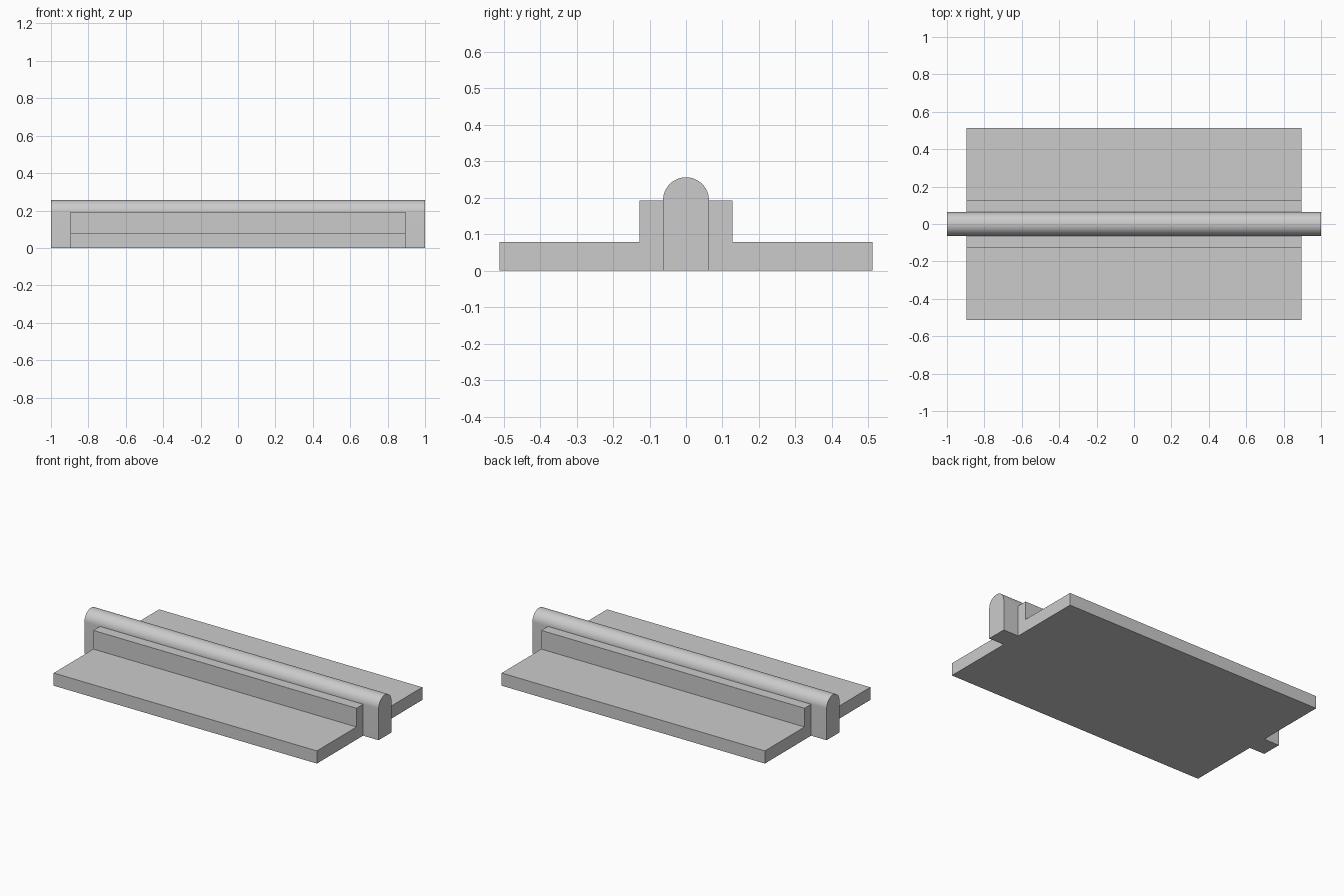
import bpy
import bmesh
from math import cos, sin, pi, radians

cube = bpy.data.objects.get("Cube")
if cube:
    bpy.data.objects.remove(cube, do_unlink=True)

# Single plain grey
grey = bpy.data.materials.new("light_grey")
grey.use_nodes = True
colour = (0.6, 0.6, 0.6, 1)
grey.diffuse_color = colour
grey.node_tree.nodes["Principled BSDF"].inputs["Base Color"].default_value = colour


def extrude_profile(name, profile, half_length):
    """Sweep a closed (y, z) outline along x, centred on x = 0."""
    bm = bmesh.new()
    face = bm.faces.new([bm.verts.new((-half_length, y, z)) for y, z in profile])
    swept = bmesh.ops.extrude_face_region(bm, geom=[face])["geom"]
    verts = [v for v in swept if isinstance(v, bmesh.types.BMVert)]
    bmesh.ops.translate(bm, verts=verts, vec=(2 * half_length, 0, 0))
    bmesh.ops.recalc_face_normals(bm, faces=bm.faces)
    mesh = bpy.data.meshes.new(name)
    bm.to_mesh(mesh)
    bm.free()
    mesh.materials.append(grey)
    obj = bpy.data.objects.new(name, mesh)
    bpy.context.collection.objects.link(obj)
    return obj


RADIUS = 0.063
SHOULDER = 0.193
PLATE = 0.078

# Stepped flanges on both sides of the rail
step = [(RADIUS, 0), (0.512, 0), (0.512, PLATE), (0.127, PLATE),
        (0.127, SHOULDER), (RADIUS, SHOULDER)]
for name, side in (("front_flange", -1), ("back_flange", 1)):
    extrude_profile(name, [(side * y, z) for y, z in step], 0.895)

# Round-topped rail, longer than the flanges
SEGMENTS = 32
arc = [(RADIUS * cos(pi * i / SEGMENTS), SHOULDER + RADIUS * sin(pi * i / SEGMENTS))
       for i in range(SEGMENTS + 1)]
rail = extrude_profile("centre_rail", [(-RADIUS, 0), (RADIUS, 0)] + arc, 1.0)

bpy.ops.object.select_all(action='DESELECT')
rail.select_set(True)
bpy.context.view_layer.objects.active = rail
bpy.ops.object.shade_smooth_by_angle(angle=radians(30))
